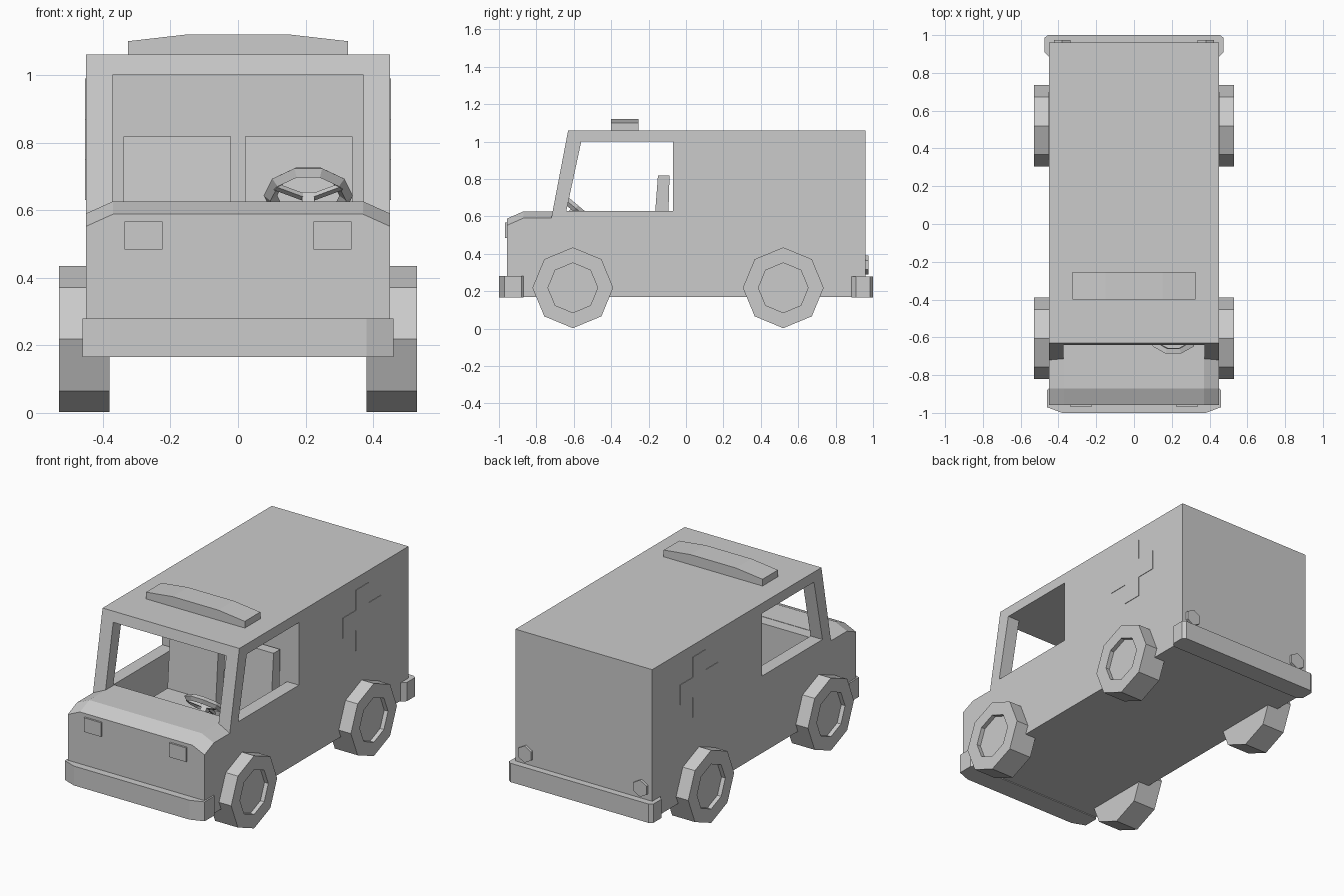
import bpy, bmesh
from math import radians, cos, sin, tau
from mathutils import Matrix

if "Cube" in bpy.data.objects:
    bpy.data.objects.remove(bpy.data.objects["Cube"])


def finish(name, bm):
    bmesh.ops.recalc_face_normals(bm, faces=bm.faces[:])
    mesh = bpy.data.meshes.new(name)
    bm.to_mesh(mesh)
    bm.free()
    ob = bpy.data.objects.new(name, mesh)
    bpy.context.collection.objects.link(ob)
    return ob


def loft(name, sections):
    """Skin a list of matching closed 3D sections and cap both ends."""
    bm = bmesh.new()
    rings = [[bm.verts.new(p) for p in s] for s in sections]
    n = len(rings[0])
    for r, s in zip(rings, rings[1:]):
        for i in range(n):
            j = (i + 1) % n
            bm.faces.new((r[i], r[j], s[j], s[i]))
    bm.faces.new(rings[0])
    bm.faces.new(rings[-1])
    return finish(name, bm)


def prism(name, axis, pts, a, b):
    """Extrude a 2D profile along an axis from a to b."""
    place = {'x': lambda p, t: (t, p[0], p[1]),
             'y': lambda p, t: (p[0], t, p[1]),
             'z': lambda p, t: (p[0], p[1], t)}[axis]
    return loft(name, [[place(p, t) for p in pts] for t in (a, b)])


def rect(u0, u1, v0, v1):
    return [(u0, v0), (u1, v0), (u1, v1), (u0, v1)]


def cut(ob, cutter):
    mod = ob.modifiers.new("cut", 'BOOLEAN')
    mod.operation = 'DIFFERENCE'
    mod.solver = 'EXACT'
    mod.object = cutter
    bpy.context.view_layer.objects.active = ob
    bpy.ops.object.modifier_apply(modifier=mod.name)
    bpy.data.objects.remove(cutter)


# Van body with hollow cabin, windscreen and side window openings
body = prism("body", 'x', [(-.72, .17), (-.72, .59), (-.63, 1.06), (.96, 1.06), (.96, .17)], -.45, .45)
cut(body, prism("cabin_cutter", 'x', [(-.95, .624), (-.85, 1.0), (-.07, 1.0), (-.07, .27),
                                      (-.63, .27), (-.63, .624)], -.372, .372))
cut(body, prism("window_cutter", 'x', [(-.64, .628), (-.56, 1.0), (-.07, 1.0), (-.07, .628)], -.6, .6))


# Hood with bevelled shoulders and a sloping nose
def hood_section(y, drop):
    return [(-.45, y, .17), (-.45, y, .59 - drop), (-.37, y, .626 - drop),
            (.37, y, .626 - drop), (.45, y, .59 - drop), (.45, y, .17)]


loft("hood", [hood_section(-.957, .038), hood_section(-.87, 0), hood_section(-.70, 0)])

# Bumpers with chamfered corners
prism("front_bumper", 'z', [(-.45, -.87), (-.46, -.88), (-.46, -.97), (-.38, -1), (.38, -1),
                            (.46, -.97), (.46, -.88), (.45, -.87)], .165, .28)
prism("rear_bumper", 'z', [(-.45, .885), (-.475, .91), (-.475, .985), (-.455, 1), (.455, 1),
                           (.475, .985), (.475, .91), (.45, .885)], .165, .277)

# Roof light bar
prism("roof_light_bar", 'y', [(-.325, 1.055), (-.325, 1.10), (-.15, 1.12), (.15, 1.12),
                              (.325, 1.10), (.325, 1.055)], -.40, -.255)


# Wheels: octagonal tyres with a recessed hub on the outside
def wheel(name, side, y):
    bm = bmesh.new()
    bmesh.ops.create_cone(bm, cap_ends=True, segments=8, radius1=.216, radius2=.216, depth=.15)
    outer = max(bm.faces, key=lambda f: f.calc_center_median().z)
    bmesh.ops.inset_region(bm, faces=[outer], thickness=.083)
    rim = bmesh.ops.extrude_face_region(bm, geom=[outer])
    bm.faces.remove(outer)
    hub = [v for v in rim["geom"] if isinstance(v, bmesh.types.BMVert)]
    bmesh.ops.translate(bm, verts=hub, vec=(0, 0, -.025))
    bm.transform(Matrix.Translation((side * .455, y, .218)) @ Matrix.Rotation(radians(90 * side), 4, 'Y'))
    return finish(name, bm)


for side, label in ((-1, "left"), (1, "right")):
    wheel(f"front_{label}_wheel", side, -.605)
    wheel(f"rear_{label}_wheel", side, .52)

    # Lamps
    prism(f"{label}_headlight", 'y', rect(side * .28 - .056, side * .28 + .056, .483, .567), -.968, -.95)
    hexagon = [(side * .38 + .05 * sin(i * tau / 6), .34 + .05 * cos(i * tau / 6)) for i in range(6)]
    prism(f"{label}_tail_light", 'y', hexagon, .95, .975)

    # Thin raised cross on each flank
    w, r, cy, cz = .06, .18, .52, .81
    cross = [(-w, -r), (w, -r), (w, -w), (r, -w), (r, w), (w, w),
             (w, r), (-w, r), (-w, w), (-r, w), (-r, -w), (-w, -w)]
    prism(f"{label}_side_cross", 'x', [(cy + a, cz + b) for a, b in cross], side * .445, side * .453)

    # Seats
    x0, x1 = side * .18 - .159, side * .18 + .159
    prism(f"{label}_seat_back", 'x', [(-.18, .42), (-.15, .818), (-.088, .818), (-.10, .42)], x0, x1)
    prism(f"{label}_seat_cushion", 'x', rect(-.42, -.10, .27, .44), x0, x1)

# Steering wheel: ten-sided ring, spokes and column
tilt = Matrix.Translation((.208, -.59, .643)) @ Matrix.Rotation(radians(-40), 4, 'X')
bpy.ops.mesh.primitive_torus_add(major_segments=10, minor_segments=4, major_radius=.112, minor_radius=.02)
ring = bpy.context.object
ring.name = "steering_wheel"
ring.matrix_world = tilt
for k in range(3):
    spoke = prism(f"steering_spoke_{k + 1}", 'x', rect(-.008, .008, -.02, -.005), 0, .112)
    spoke.matrix_world = tilt @ Matrix.Rotation(radians(-30 + 120 * k), 4, 'Z')
column = prism("steering_column", 'z', rect(-.018, .018, -.018, .018), -.16, -.002)
column.matrix_world = tilt
